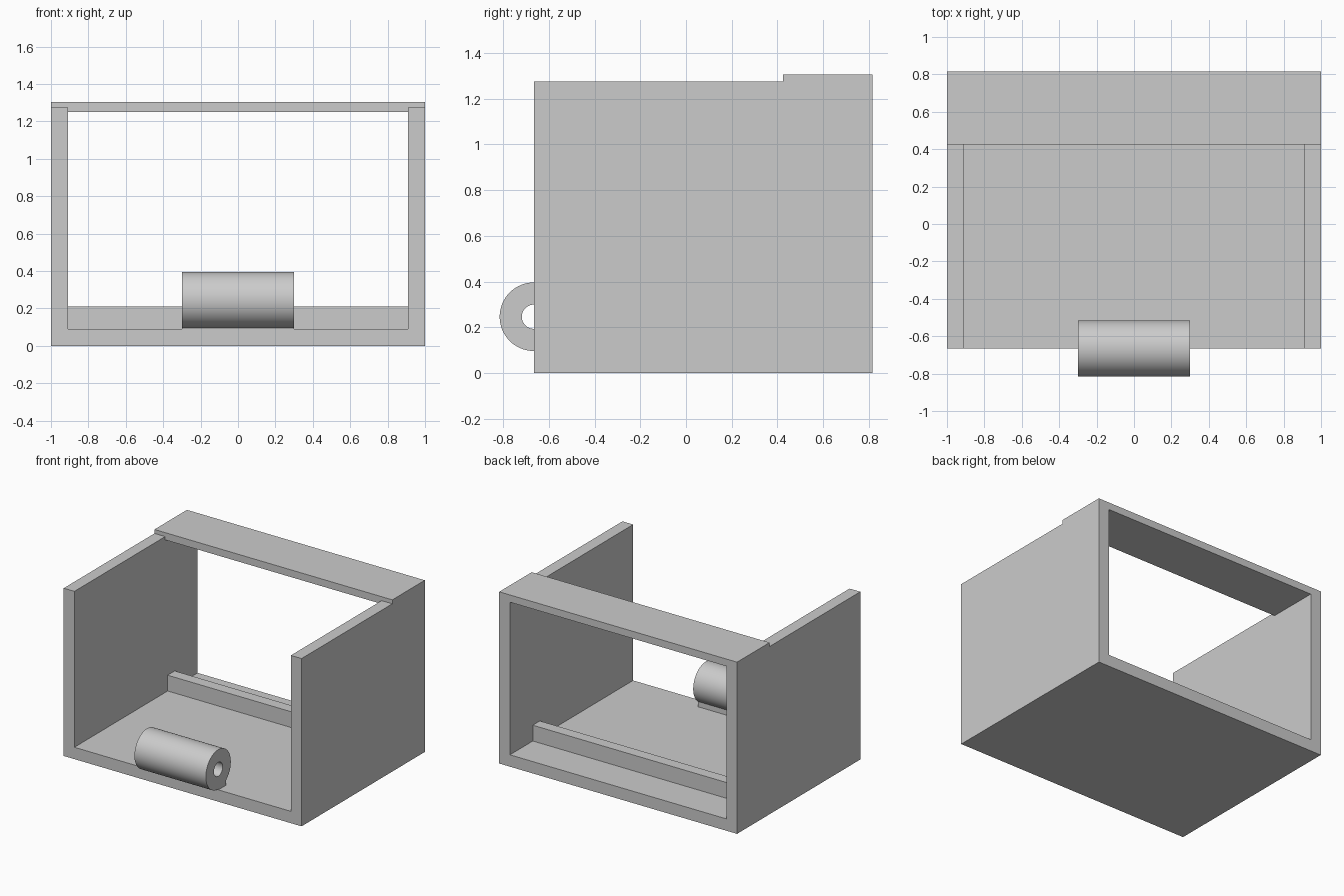
import bpy
import bmesh
import math
from mathutils import Vector

cube = bpy.data.objects.get("Cube")
if cube:
    bpy.data.objects.remove(cube, do_unlink=True)

GREY = (0.6, 0.6, 0.6, 1.0)
grey = bpy.data.materials.new("light grey")
grey.use_nodes = True
grey.diffuse_color = GREY
grey.node_tree.nodes["Principled BSDF"].inputs["Base Color"].default_value = GREY

# Shared dimensions
SIDE, INNER = 1.0, 0.91
FRONT, BACK = -0.665, 0.815
FLOOR, WALL_TOP = 0.09, 1.275


def finish(name, bm):
    bmesh.ops.recalc_face_normals(bm, faces=bm.faces)
    mesh = bpy.data.meshes.new(name)
    bm.to_mesh(mesh)
    bm.free()
    mesh.materials.append(grey)
    obj = bpy.data.objects.new(name, mesh)
    bpy.context.collection.objects.link(obj)
    return obj


def extrude_profile(name, half, y0, y1):
    """Mirror the right half of an x-z outline and extrude it along y."""
    outline = half + [(-x, z) for x, z in reversed(half)]
    bm = bmesh.new()
    face = bm.faces.new([bm.verts.new((x, y0, z)) for x, z in outline])
    ext = bmesh.ops.extrude_face_region(bm, geom=[face])
    verts = [g for g in ext["geom"] if isinstance(g, bmesh.types.BMVert)]
    bmesh.ops.translate(bm, verts=verts, vec=(0, y1 - y0, 0))
    return finish(name, bm)


def bar(name, half_width, y0, y1, z0, z1):
    return extrude_profile(name, [(half_width, z0), (half_width, z1)], y0, y1)


# Floor and side walls as one channel
extrude_profile("floor_and_side_walls",
                [(SIDE, 0), (SIDE, WALL_TOP), (INNER, WALL_TOP), (INNER, FLOOR)],
                FRONT, BACK)

# Top panel, dropped in between the walls
extrude_profile("top_panel",
                [(INNER, 1.25), (INNER, WALL_TOP), (SIDE, WALL_TOP), (SIDE, 1.305)],
                0.425, BACK)

# Low rail across the floor
bar("floor_rail", INNER, 0.455, 0.54, FLOOR, 0.21)

# Hinge barrel: a rectangle spun around the x axis
HALF, OUTER, BORE = 0.3, 0.15, 0.053
centre = Vector((0, FRONT, 0.246))
bm = bmesh.new()
ring = [bm.verts.new(centre + Vector((x, 0, r)))
        for x, r in ((-HALF, BORE), (-HALF, OUTER), (HALF, OUTER), (HALF, BORE))]
edges = [bm.edges.new((ring[i], ring[(i + 1) % 4])) for i in range(4)]
bmesh.ops.spin(bm, geom=ring + edges, cent=centre, axis=(1, 0, 0),
               angle=math.tau, steps=64, use_merge=True)
bmesh.ops.remove_doubles(bm, verts=bm.verts, dist=0.0001)
barrel = finish("hinge_barrel", bm)
bpy.ops.object.select_all(action="DESELECT")
barrel.select_set(True)
bpy.context.view_layer.objects.active = barrel
bpy.ops.object.shade_smooth_by_angle(angle=math.radians(30))

# Small block holding the barrel to the floor
bar("hinge_mount", HALF, FRONT, -0.57, FLOOR, 0.13)
